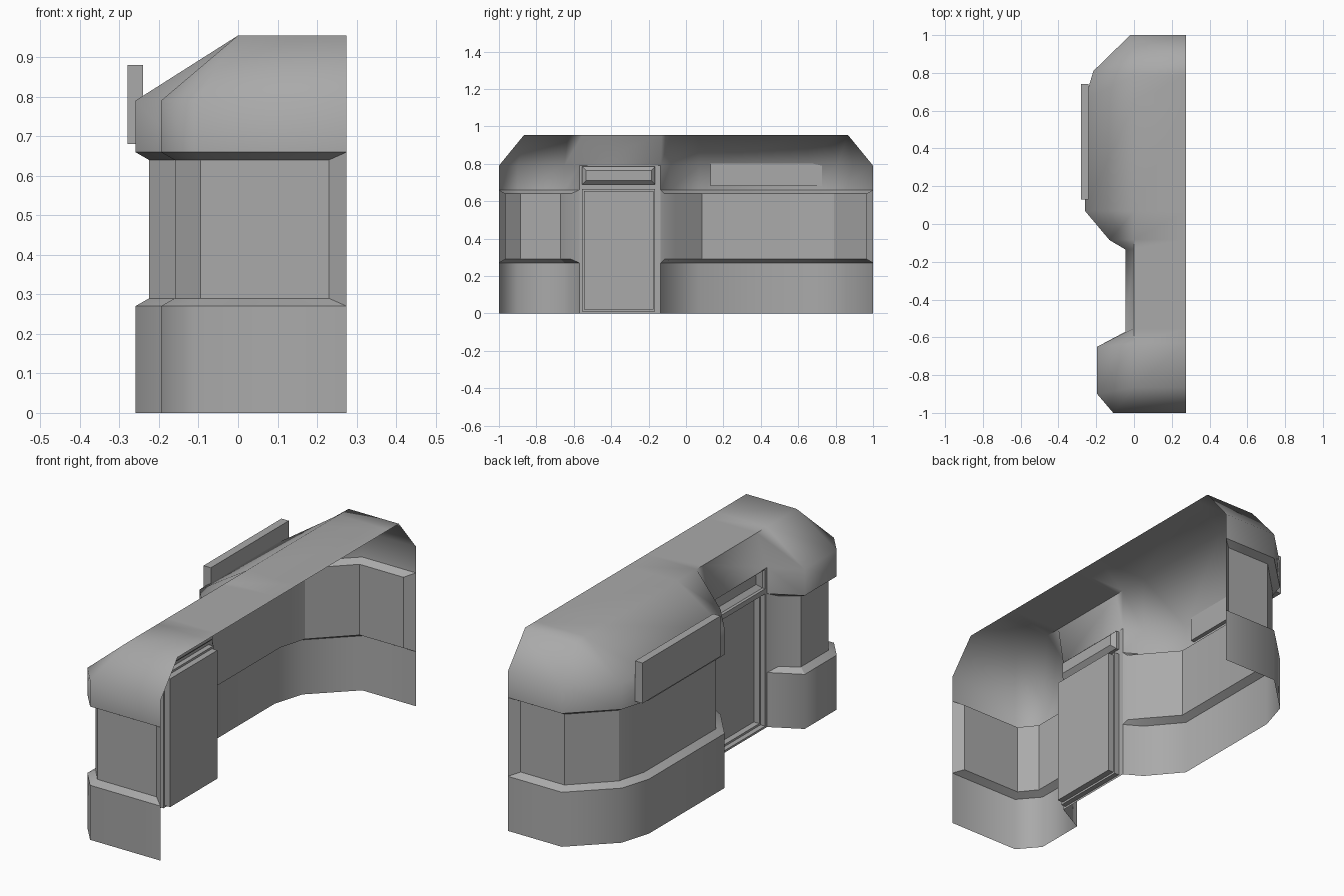
import bpy, bmesh, math
from mathutils import Vector

if "Cube" in bpy.data.objects:
    bpy.data.objects.remove(bpy.data.objects["Cube"], do_unlink=True)

# One plain grey for everything
grey = bpy.data.materials.new("plain grey")
grey.use_nodes = True
grey.diffuse_color = (0.4, 0.4, 0.4, 1)
grey.node_tree.nodes["Principled BSDF"].inputs["Base Color"].default_value = grey.diffuse_color


def finish(name, bm, angle):
    """Weld, face outward, shade and link a mesh."""
    bmesh.ops.remove_doubles(bm, verts=bm.verts, dist=0.0005)
    bmesh.ops.recalc_face_normals(bm, faces=bm.faces)
    middle = Vector((0.27, 0, 0.4))
    if sum(f.normal.dot(f.calc_center_median() - middle) * f.calc_area() for f in bm.faces) < 0:
        bmesh.ops.reverse_faces(bm, faces=bm.faces)
    mesh = bpy.data.meshes.new(name)
    bm.to_mesh(mesh)
    bm.free()
    mesh.materials.append(grey)
    ob = bpy.data.objects.new(name, mesh)
    bpy.context.collection.objects.link(ob)
    bpy.ops.object.select_all(action="DESELECT")
    ob.select_set(True)
    bpy.context.view_layer.objects.active = ob
    bpy.ops.object.shade_smooth_by_angle(angle=math.radians(angle))


def row(bm, path, z):
    return [bm.verts.new((x, y, z)) for x, y in path]


def loft(bm, rows, closed=False):
    """Skin consecutive rows of vertices with quads."""
    for a, b in zip(rows, rows[1:]):
        n = len(a)
        for i in range(n if closed else n - 1):
            j = (i + 1) % n
            bm.faces.new((a[i], a[j], b[j], b[i]))


OPEN_X, DOOR_X = 0.275, -0.045
SILL, HEAD, EAVE, TOP = 0.27, 0.66, 0.79, 0.955

# Plan outlines of the two bays, and of their recessed panes
front_plan = [(OPEN_X, -1), (-0.11, -1), (-0.195, -0.9), (-0.195, -0.65), (DOOR_X, -0.57)]
front_pane = [(0.23, -0.965), (-0.095, -0.965), (-0.16, -0.885), (-0.16, -0.67), (-0.075, -0.615)]
back_plan = [(DOOR_X, -0.135), (-0.13, -0.085), (-0.26, 0.07), (-0.26, 0.66),
             (-0.215, 0.81), (-0.02, 1), (OPEN_X, 1)]
back_pane = [(-0.055, -0.115), (-0.1, -0.06), (-0.225, 0.085), (-0.225, 0.65),
             (-0.185, 0.79), (-0.01, 0.965), (0.23, 0.965)]

# Base wall and recessed window band of each bay
for side, plan, pane in (("front", front_plan, front_pane), ("back", back_plan, back_pane)):
    bm = bmesh.new()
    loft(bm, [row(bm, plan, 0), row(bm, plan, SILL)])
    finish(side + "_base_wall", bm, 65)

    bm = bmesh.new()
    rows = [row(bm, plan, SILL), row(bm, pane, SILL + 0.02),
            row(bm, pane, HEAD - 0.02), row(bm, plan, HEAD)]
    loft(bm, rows)
    for end in (0, -1):
        bm.faces.new([r[end] for r in rows])
    finish(side + "_window_band", bm, 25)

# Roof: upright fascia, sloping hip and flat crown
bm = bmesh.new()
for plan in (front_plan, back_plan):
    loft(bm, [row(bm, plan, HEAD), row(bm, plan, EAVE)])
eave = front_plan + back_plan
crown = [(OPEN_X if x == OPEN_X else 0, max(-0.865, min(0.865, y * 0.97))) for x, y in eave]
spine = [(OPEN_X, y) for x, y in crown]
eave_row, crown_row = row(bm, eave, EAVE), row(bm, crown, TOP)
loft(bm, [eave_row, crown_row])
spine_row = row(bm, spine, TOP)
for i in range(1, len(crown) - 2):
    bm.faces.new((crown_row[i], crown_row[i + 1], spine_row[i + 1], spine_row[i]))
bmesh.ops.dissolve_degenerate(bm, edges=bm.edges, dist=0.0005)
finish("roof", bm, 65)

# Entrance wall with door and transom openings
ys = [-0.57, -0.555, -0.165, -0.135]
zs = [0, 0.01, 0.665, 0.69, 0.785, EAVE]
bm = bmesh.new()
for j in range(len(zs) - 1):
    for i in range(3):
        if i == 1 and j in (1, 3):
            continue
        corners = ((ys[i], zs[j]), (ys[i + 1], zs[j]), (ys[i + 1], zs[j + 1]), (ys[i], zs[j + 1]))
        bm.faces.new([bm.verts.new((DOOR_X, y, z)) for y, z in corners])
finish("entrance_wall", bm, 25)


def recess(name, z0, z1, steps):
    """Sunken panel: each step gives an inset and a depth."""
    bm = bmesh.new()
    rings = []
    for inset, x in steps:
        a, b, c, d = ys[1] + inset, ys[2] - inset, z0 + inset, z1 - inset
        rings.append([bm.verts.new((x, y, z)) for y, z in ((a, c), (b, c), (b, d), (a, d))])
    loft(bm, rings, closed=True)
    bm.faces.new(rings[-1])
    finish(name, bm, 25)


recess("door", zs[1], zs[2], [(0, DOOR_X), (0, -0.02), (0.01, -0.02), (0.01, 0.01)])
recess("transom", zs[3], zs[4], [(0, DOOR_X), (0, -0.03), (0.02, -0.01)])

# Sign board on the long side
bm = bmesh.new()
bmesh.ops.create_cube(bm, size=1)
bmesh.ops.scale(bm, vec=(0.04, 0.61, 0.2), verts=bm.verts)
bmesh.ops.translate(bm, vec=(-0.26, 0.435, 0.78), verts=bm.verts)
finish("sign_board", bm, 25)
